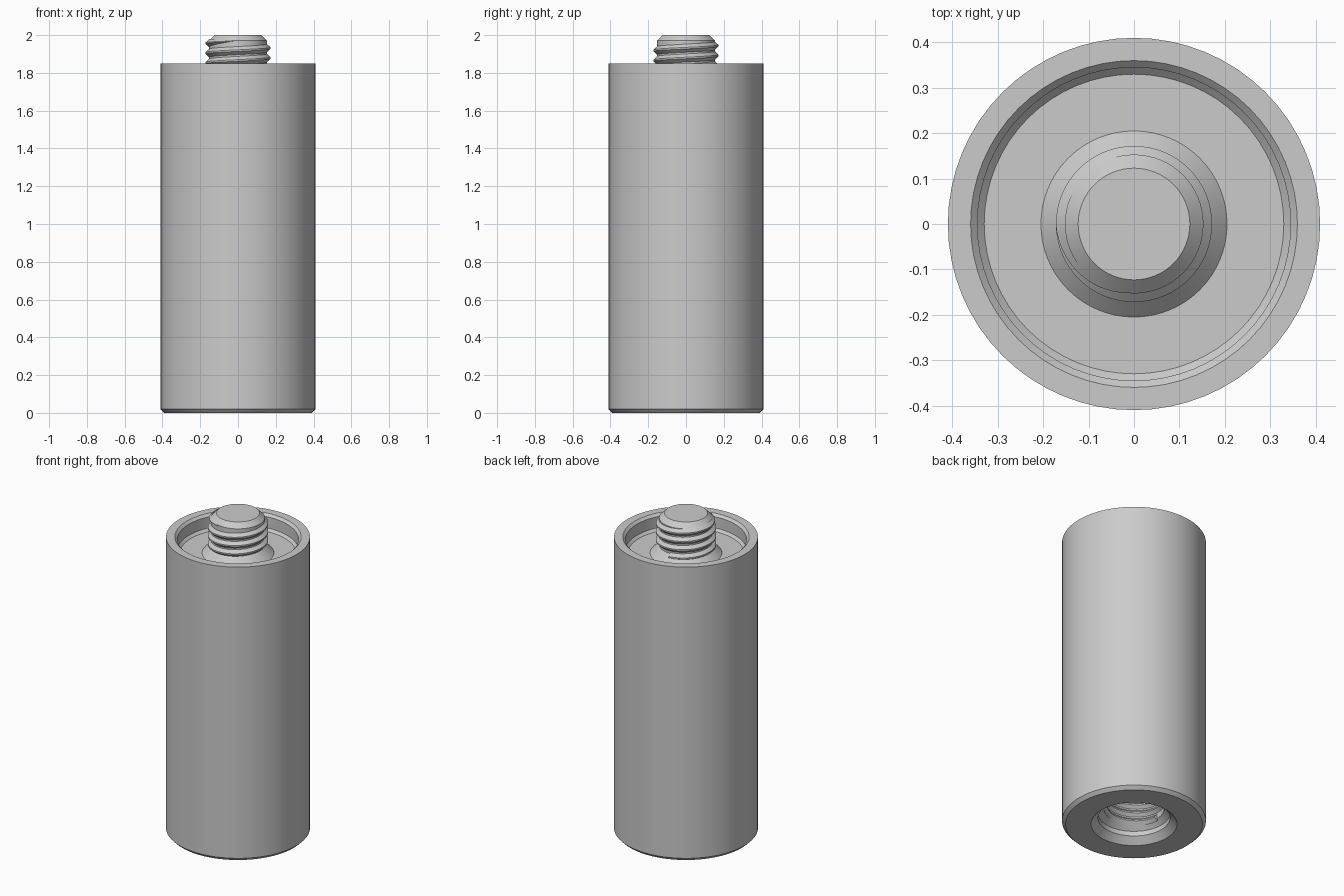
import bpy, bmesh, math

cube = bpy.data.objects.get("Cube")
if cube:
    bpy.data.objects.remove(cube)

SEGMENTS = 64
PITCH = 0.052

steel = bpy.data.materials.new("grey_steel")
steel.use_nodes = True
GREY = (0.6, 0.6, 0.6, 1)
steel.diffuse_color = GREY
steel.node_tree.nodes["Principled BSDF"].inputs["Base Color"].default_value = GREY


def finish(name, bm):
    """Turn a bmesh into a shaded object."""
    mesh = bpy.data.meshes.new(name)
    bm.to_mesh(mesh)
    bm.free()
    mesh.materials.append(steel)
    obj = bpy.data.objects.new(name, mesh)
    bpy.context.collection.objects.link(obj)
    bpy.ops.object.select_all(action="DESELECT")
    obj.select_set(True)
    bpy.context.view_layer.objects.active = obj
    bpy.ops.object.shade_smooth_by_angle(angle=math.radians(30))
    return obj


def lathe(name, profile):
    """Spin an (r, z) profile about z; outside lies to the right of its path going up."""
    bm = bmesh.new()
    verts = [bm.verts.new((r, 0, z)) for r, z in profile]
    edges = [bm.edges.new(pair) for pair in zip(verts, verts[1:])]
    bmesh.ops.spin(bm, geom=verts + edges, axis=(0, 0, 1), cent=(0, 0, 0),
                   angle=math.tau, steps=SEGMENTS, use_merge=True)
    bmesh.ops.remove_doubles(bm, verts=bm.verts, dist=1e-5)
    bmesh.ops.recalc_face_normals(bm, faces=bm.faces)
    return finish(name, bm)


def thread(name, root, crest, end_angle, end_z, turns):
    """Helical ridge from root to crest radius, fading out at its upper end."""
    bm = bmesh.new()
    half_root, half_crest = PITCH * 0.45, PITCH * 0.08
    count = int(turns * SEGMENTS)
    rings = []
    for i in range(count + 1):
        back = (count - i) / SEGMENTS
        angle = math.radians(end_angle) - back * math.tau
        z = end_z - back * PITCH
        fade = min(1, back / 0.25 + 0.02)
        tip = root + (crest - root) * fade
        section = [(root, -half_root * fade), (tip, -half_crest * fade),
                   (tip, half_crest * fade), (root, half_root * fade)]
        rings.append([bm.verts.new((r * math.cos(angle), r * math.sin(angle), z + dz))
                      for r, dz in section])
    for low, high in zip(rings, rings[1:]):
        for k in range(4):
            n = (k + 1) % 4
            bm.faces.new((low[k], high[k], high[n], low[n]))
    bm.faces.new(rings[0])
    bm.faces.new(rings[-1][::-1])
    bmesh.ops.recalc_face_normals(bm, faces=bm.faces)
    return finish(name, bm)


# Pillar body: blind hole, countersink, outer wall, rim and chamfered recess
lathe("body", [
    (0, 0.46), (0.172, 0.40), (0.172, 0.10), (0.205, 0.07), (0.205, 0.04),
    (0.245, 0), (0.39, 0), (0.41, 0.02), (0.41, 1.85), (0.36, 1.85),
    (0.345, 1.835), (0.345, 1.765), (0.33, 1.75), (0.205, 1.75),
])

# Stud with a flared foot and chamfered tip
lathe("stud", [(0.205, 1.75), (0.153, 1.802), (0.153, 1.971), (0.123, 2), (0, 2)])

# Threads on the stud and inside the bottom hole
thread("stud_thread", 0.151, 0.172, 270, 1.97, 3.5)
thread("hole_thread", 0.174, 0.153, 270, 0.38, 5.25)
